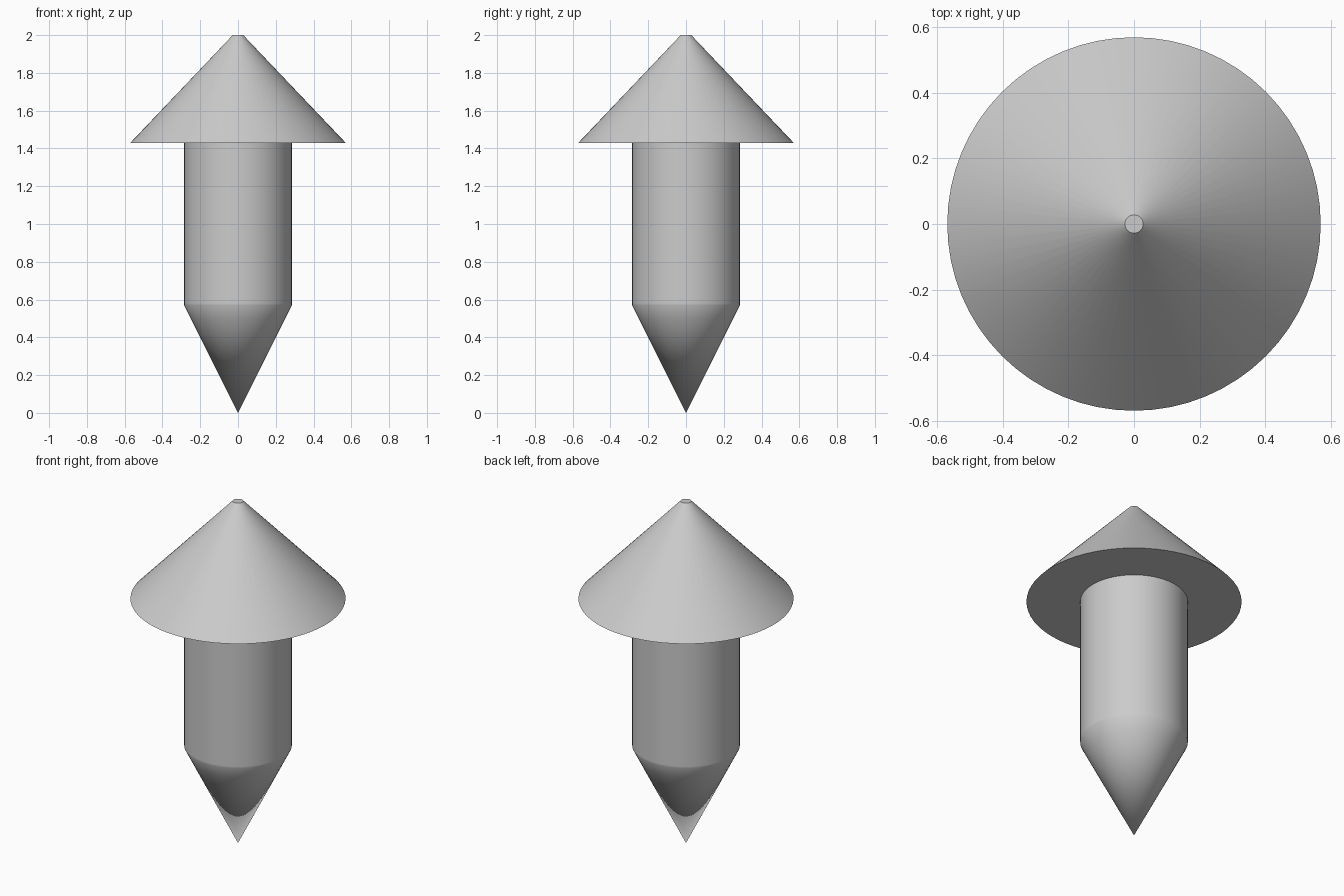
import bpy, math

SEGMENTS = 64

cube = bpy.data.objects.get("Cube")
if cube:
    bpy.data.objects.remove(cube, do_unlink=True)

grey = bpy.data.materials.new("light_grey")
grey.use_nodes = True
grey.diffuse_color = (0.6, 0.6, 0.6, 1)
grey.node_tree.nodes["Principled BSDF"].inputs["Base Color"].default_value = grey.diffuse_color


def lathe(name, profile):
    """Spin (radius, height) points, listed bottom to top, around z."""
    verts, faces, rings = [], [], []
    for radius, z in profile:
        count = SEGMENTS if radius > 0 else 1
        ring = []
        for i in range(count):
            a = 2 * math.pi * i / SEGMENTS
            ring.append(len(verts))
            verts.append((radius * math.cos(a), radius * math.sin(a), z))
        rings.append(ring)
    for low, high in zip(rings, rings[1:]):
        for i in range(SEGMENTS):
            j = (i + 1) % SEGMENTS
            if len(low) == 1:
                faces.append((low[0], high[j], high[i]))
            else:
                faces.append((low[i], low[j], high[j], high[i]))
    # Close the open ends
    if len(rings[0]) > 1:
        faces.append(rings[0][::-1])
    faces.append(rings[-1])
    mesh = bpy.data.meshes.new(name)
    mesh.from_pydata(verts, [], faces)
    mesh.materials.append(grey)
    obj = bpy.data.objects.new(name, mesh)
    bpy.context.collection.objects.link(obj)
    bpy.ops.object.select_all(action="DESELECT")
    obj.select_set(True)
    bpy.context.view_layer.objects.active = obj
    bpy.ops.object.shade_smooth_by_angle(angle=math.radians(30))
    return obj


# Round shaft running into a pointed lower end
lathe("pointed_shaft", [(0, 0), (0.25, 0.50), (0.285, 0.57), (0.285, 0.58), (0.285, 1.43)])

# Wide conical head with a small flat top
lathe("cone_head", [(0.57, 1.43), (0.028, 2.0)])
